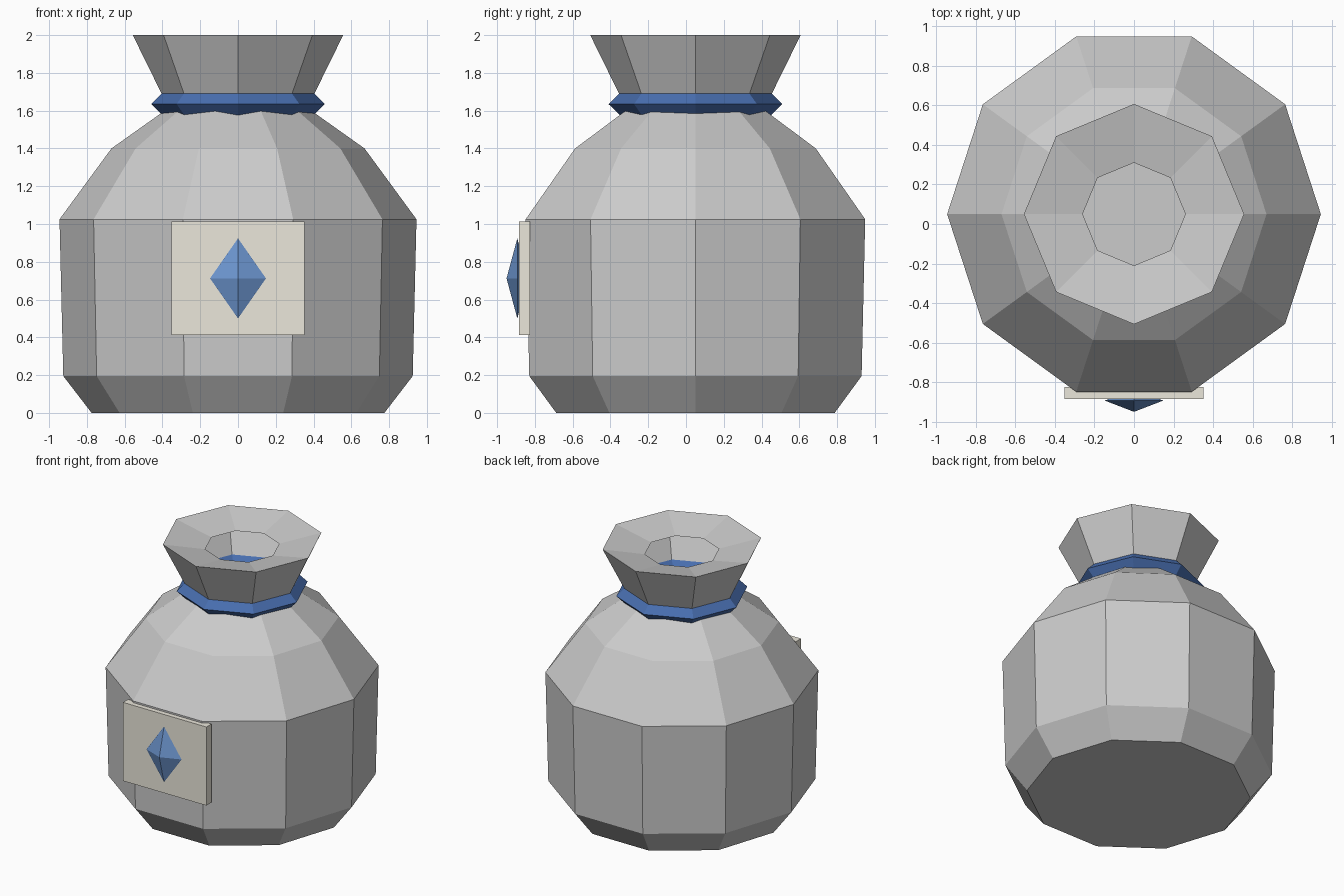
import bpy, bmesh, math

if "Cube" in bpy.data.objects:
    bpy.data.objects.remove(bpy.data.objects["Cube"])

CY = 0.05  # the pouch axis sits slightly behind the origin


def colour(name, rgb):
    m = bpy.data.materials.new(name)
    m.diffuse_color = (*rgb, 1)
    m.use_nodes = True
    m.node_tree.nodes["Principled BSDF"].inputs["Base Color"].default_value = m.diffuse_color
    return m


def finish(name, bm, mat=None):
    bmesh.ops.recalc_face_normals(bm, faces=bm.faces)
    me = bpy.data.meshes.new(name)
    bm.to_mesh(me)
    bm.free()
    ob = bpy.data.objects.new(name, me)
    bpy.context.collection.objects.link(ob)
    if mat:
        me.materials.append(mat)
    return ob


def lathe(name, profile, sides, mat=None, caps=False, closed=False):
    """Spin (radius, z) points around the pouch axis into flat facets."""
    bm = bmesh.new()
    rings = []
    for r, z in profile:
        angles = [2 * math.pi * i / sides for i in range(sides)]
        rings.append([bm.verts.new((r * math.cos(a), CY + r * math.sin(a), z)) for a in angles])
    pairs = list(zip(rings, rings[1:]))
    if closed:
        pairs.append((rings[-1], rings[0]))
    for a, b in pairs:
        for i in range(sides):
            j = (i + 1) % sides
            bm.faces.new((a[i], a[j], b[j], b[i]))
    if caps:
        bm.faces.new(rings[0][::-1])
        bm.faces.new(rings[-1])
    return finish(name, bm, mat)


cord_blue = colour("cord_blue", (0.065, 0.156, 0.43))
gem_blue = colour("gem_blue", (0.15, 0.30, 0.62))
cream = colour("cream", (0.83, 0.80, 0.71))

# Ten-sided pouch body
lathe("pouch_body", [(0.775, 0), (0.925, 0.195), (0.945, 1.025), (0.67, 1.40), (0.36, 1.62)],
      10, caps=True)

# Flared eight-sided neck with an inward lip around the opening
lathe("pouch_neck", [(0.38, 1.64), (0.557, 2.0), (0.26, 1.94)], 8)

# Tie cord: eight-sided ring with a diamond cross-section
R, r, zc = 0.40, 0.06, 1.635
lathe("tie_cord", [(R + r, zc), (R, zc + r), (R - r, zc), (R, zc - r)], 8, cord_blue, closed=True)

# Label plate on the front
bm = bmesh.new()
bmesh.ops.create_cube(bm, size=1)
bmesh.ops.scale(bm, vec=(0.705, 0.06, 0.60), verts=bm.verts)
bmesh.ops.translate(bm, vec=(0, -0.855, 0.712), verts=bm.verts)
finish("label_plate", bm, cream)

# Gem: flattened octahedron half sunk into the plate
bm = bmesh.new()
hx, hy, hz = 0.148, 0.057, 0.212
tips = [bm.verts.new((0, -0.893, 0.712 + s * hz)) for s in (1, -1)]
belt = [bm.verts.new((x, -0.893 + y, 0.712)) for x, y in ((hx, 0), (0, hy), (-hx, 0), (0, -hy))]
for tip in tips:
    for i in range(4):
        bm.faces.new((belt[i], belt[(i + 1) % 4], tip))
finish("gem", bm, gem_blue)
